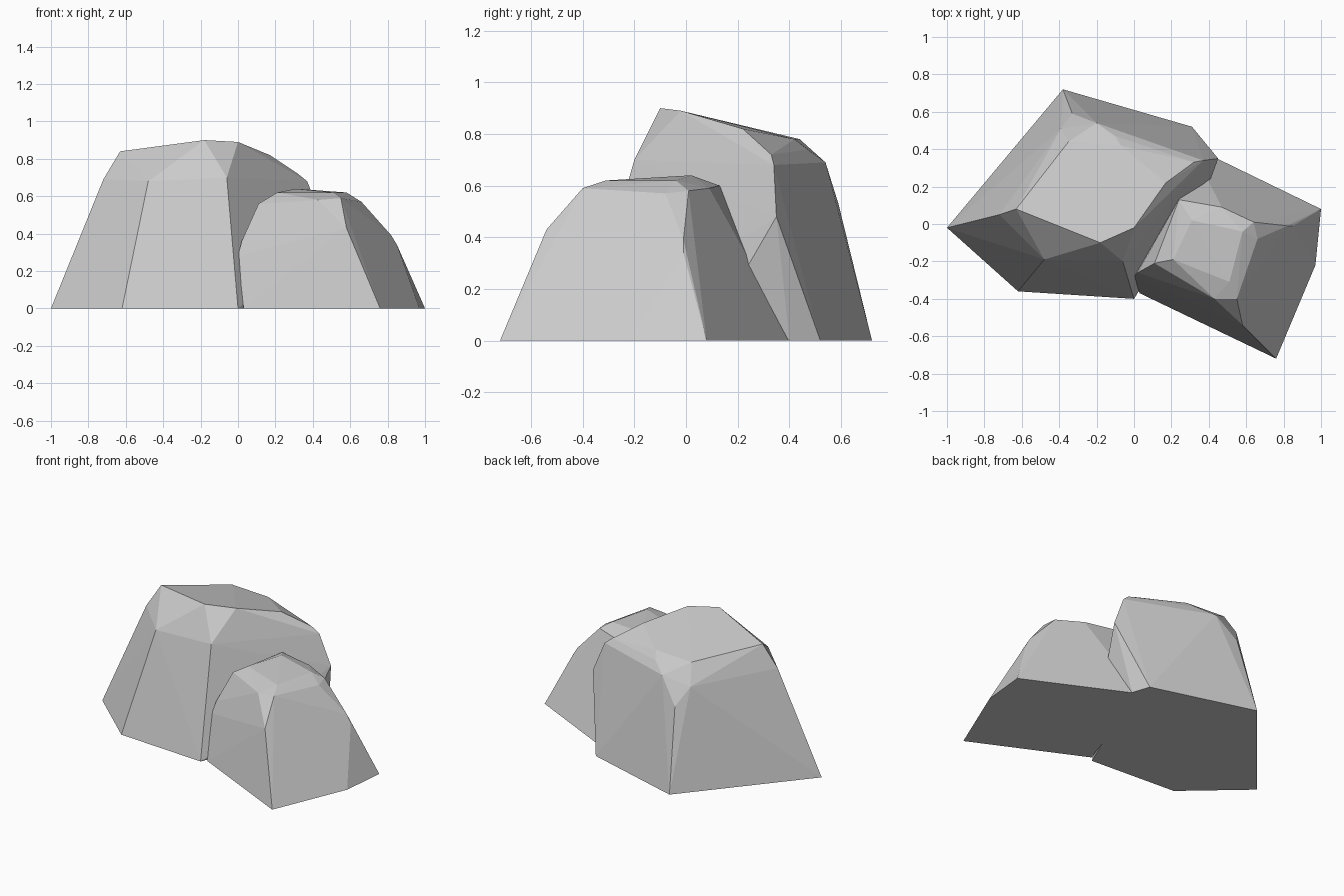
import bpy, bmesh


def boulder(name, points):
    """Flat-faced boulder: convex hull stretched over a few corner points."""
    bm = bmesh.new()
    for p in points:
        bm.verts.new(p)
    hull = bmesh.ops.convex_hull(bm, input=bm.verts[:])
    loose = [v for v in bm.verts if not v.link_faces]
    bmesh.ops.delete(bm, geom=loose, context='VERTS')
    bmesh.ops.dissolve_limit(bm, angle_limit=0.03, verts=bm.verts[:], edges=bm.edges[:])
    bmesh.ops.recalc_face_normals(bm, faces=bm.faces[:])
    mesh = bpy.data.meshes.new(name)
    bm.to_mesh(mesh)
    bm.free()
    obj = bpy.data.objects.new(name, mesh)
    bpy.context.collection.objects.link(obj)
    return obj


# Tall boulder at the back left: base, shoulder and crown corners
boulder("large_rock", [
    (-1, -.02, 0), (-.62, -.36, 0), (0, -.40, 0), (.35, .40, 0), (.31, .52, 0), (-.38, .72, 0),
    (-.72, .05, .69), (-.48, -.19, .68), (-.06, -.20, .70),
    (.41, .24, .29), (.45, .35, .48), (.37, .34, .68), (.32, .33, .72), (.17, .22, .82),
    (-.33, .59, .53), (-.39, .51, .65), (-.20, .54, .69), (-.10, .47, .74),
    (-.63, .08, .84), (-.18, -.10, .90), (0, -.02, .89), (-.35, .44, .78), (-.07, .42, .78),
])

# Low boulder leaning on its front right
boulder("small_rock", [
    (.03, -.37, 0), (.76, -.72, 0), (.97, -.22, 0), (1, .08, 0), (.30, .42, 0),
    (0, -.28, .28), (.02, -.26, .36), (.11, -.21, .56),
    (.66, -.57, .27), (.60, -.56, .36), (.58, -.54, .43), (.55, -.40, .59), (.43, -.40, .58),
    (.85, -.01, .34), (.82, -.01, .39), (.66, -.08, .57), (.64, .01, .58),
    (.21, -.19, .62), (.31, .02, .64), (.58, -.04, .62), (.51, -.31, .62), (.24, .13, .60),
    (.47, .09, .59),
])
